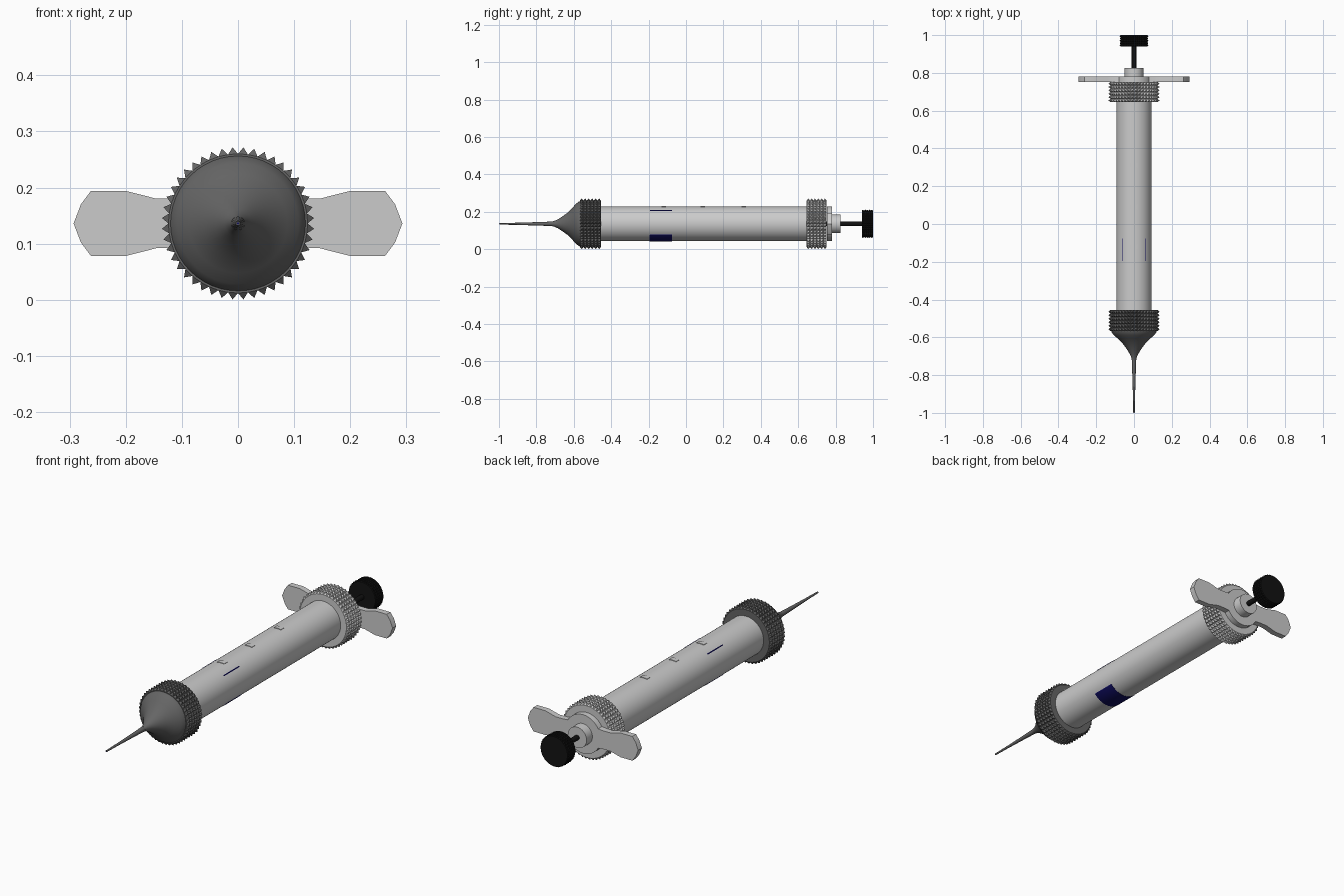
import bpy, bmesh, math

if "Cube" in bpy.data.objects:
    bpy.data.objects.remove(bpy.data.objects["Cube"])

CZ = 0.136          # height of the long axis, which runs along y


def material(name, rgb):
    m = bpy.data.materials.new(name)
    m.diffuse_color = (*rgb, 1)
    m.use_nodes = True
    m.node_tree.nodes["Principled BSDF"].inputs["Base Color"].default_value = m.diffuse_color
    return m


DARK = material("dark_grey", (0.13, 0.13, 0.13))
BLACK = material("black", (0.006, 0.006, 0.006))
BLUE = material("blue", (0.005, 0.004, 0.12))


def finish(name, bm, mat=None, smooth=True):
    bmesh.ops.recalc_face_normals(bm, faces=bm.faces)
    me = bpy.data.meshes.new(name)
    bm.to_mesh(me)
    bm.free()
    ob = bpy.data.objects.new(name, me)
    bpy.context.collection.objects.link(ob)
    ob.location.z = CZ
    if mat:
        me.materials.append(mat)
    if smooth:
        bpy.ops.object.select_all(action='DESELECT')
        ob.select_set(True)
        bpy.context.view_layer.objects.active = ob
        bpy.ops.object.shade_smooth_by_angle(angle=math.radians(30))
    return ob


def ring(bm, y, n, radius):
    """Loop of n points around the axis; radius is a function of the angle."""
    out = []
    for i in range(n):
        a = math.tau * i / n
        r = radius(a)
        out.append(bm.verts.new((r * math.cos(a), y, r * math.sin(a))))
    return out


def bridge(bm, a, b):
    n = len(a)
    for i in range(n):
        bm.faces.new((a[i], a[(i + 1) % n], b[(i + 1) % n], b[i]))


def lathe(name, profile, n=48, mat=None, section=lambda a: 1.0):
    """Turn (y, radius) points around the axis, with closed ends."""
    bm = bmesh.new()
    rings = [ring(bm, y, n, lambda a, r=r: r * section(a)) for y, r in profile]
    for a, b in zip(rings, rings[1:]):
        bridge(bm, a, b)
    bm.faces.new(rings[0])
    bm.faces.new(rings[-1])
    return finish(name, bm, mat)


def knurl(name, y0, y1, r0, r1, n, rows, mat=None):
    """Drum whose side is a grid of small pyramids."""
    bm = bmesh.new()
    dy = (y1 - y0) / rows
    rings = [ring(bm, y0 + dy * k, n, lambda a: r0) for k in range(rows + 1)]
    for k, (a, b) in enumerate(zip(rings, rings[1:])):
        for i in range(n):
            j = (i + 1) % n
            t = math.tau * (i + 0.5) / n
            tip = bm.verts.new((r1 * math.cos(t), y0 + dy * (k + 0.5), r1 * math.sin(t)))
            cell = (a[i], a[j], b[j], b[i])
            for p in range(4):
                bm.faces.new((cell[p], cell[(p + 1) % 4], tip))
    bm.faces.new(rings[0])
    bm.faces.new(rings[-1])
    return finish(name, bm, mat, smooth=False)


# barrel
lathe("barrel", [(-0.50, 0.093), (0.70, 0.093)], n=64)

# front cap: knurled ring and cone
knurl("front_cap_ring", -0.567, -0.455, 0.124, 0.136, 44, 6, DARK)
lathe("front_cap_cone", [(-0.56, 0.122), (-0.572, 0.119), (-0.588, 0.108), (-0.605, 0.088),
                         (-0.63, 0.062), (-0.66, 0.040), (-0.685, 0.024),
                         (-0.705, 0.015), (-0.72, 0.012)], mat=DARK)

# needle with a thin liquid core at the tip
lathe("needle", [(-0.70, 0.0125), (-0.80, 0.009), (-0.90, 0.006), (-0.998, 0.004)],
      n=20, mat=DARK)
lathe("needle_core", [(-0.95, 0.002), (-1.0, 0.002)], n=12, mat=BLUE)

# rear collar
knurl("rear_collar", 0.645, 0.752, 0.124, 0.136, 44, 6)

# finger flange: half outline mirrored to both wings, round middle
wing = [(0.105, 0.044), (0.145, 0.044), (0.20, 0.058), (0.262, 0.058), (0.280, 0.034)]
arc = [(0.093 * math.cos(math.radians(d)), 0.093 * math.sin(math.radians(d)))
       for d in range(90, 29, -10)]
quarter = arc + wing                       # top centre out to the tip
half = quarter + [(0.293, 0)] + [(x, -z) for x, z in reversed(quarter)]
outline = half + [(-x, z) for x, z in reversed(half[1:-1])]
bm = bmesh.new()
face = bm.faces.new([bm.verts.new((x, 0.753, z)) for x, z in outline])
grown = bmesh.ops.extrude_face_region(bm, geom=[face], use_keep_orig=True)
for v in grown["geom"]:
    if isinstance(v, bmesh.types.BMVert):
        v.co.y = 0.781
finish("finger_flange", bm)

# rod guide, rod and thumb knob
lathe("rod_guide", [(0.775, 0.050), (0.825, 0.050)], n=32)
lathe("plunger_rod", [(-0.08, 0.012), (0.95, 0.012)], n=16, mat=BLACK)
knurl("thumb_knob", 0.940, 1.0, 0.071, 0.076, 40, 5, BLACK)


# plunger head: shows through the barrel underneath and along two upper strips
def head_section(a):
    elevation = math.degrees(math.asin(math.sin(a)))
    shows = elevation < -40 or abs(elevation - 50) < 3
    return 1.016 if shows else 0.97


lathe("plunger_head", [(-0.225, 0.083), (-0.19, 0.093), (-0.076, 0.093)],
      n=72, mat=BLUE, section=head_section)

# plain raised graduation bars along the top of the barrel
for k, y in enumerate((-0.12, 0.09, 0.31)):
    bm = bmesh.new()
    rows = []
    for yy in (y - 0.012, y + 0.012):
        for r in (0.0925, 0.0955):
            rows.append([bm.verts.new((r * math.sin(t), yy, r * math.cos(t)))
                         for t in (-0.2, -0.1, 0, 0.1, 0.2)])
    loop = [rows[0], rows[1], rows[3], rows[2]]
    for p in range(4):
        a, b = loop[p], loop[(p + 1) % 4]
        for i in range(4):
            bm.faces.new((a[i], a[i + 1], b[i + 1], b[i]))
    for i in (0, 4):
        bm.faces.new([r[i] for r in loop])
    finish(f"graduation_bar_{k + 1}", bm)
